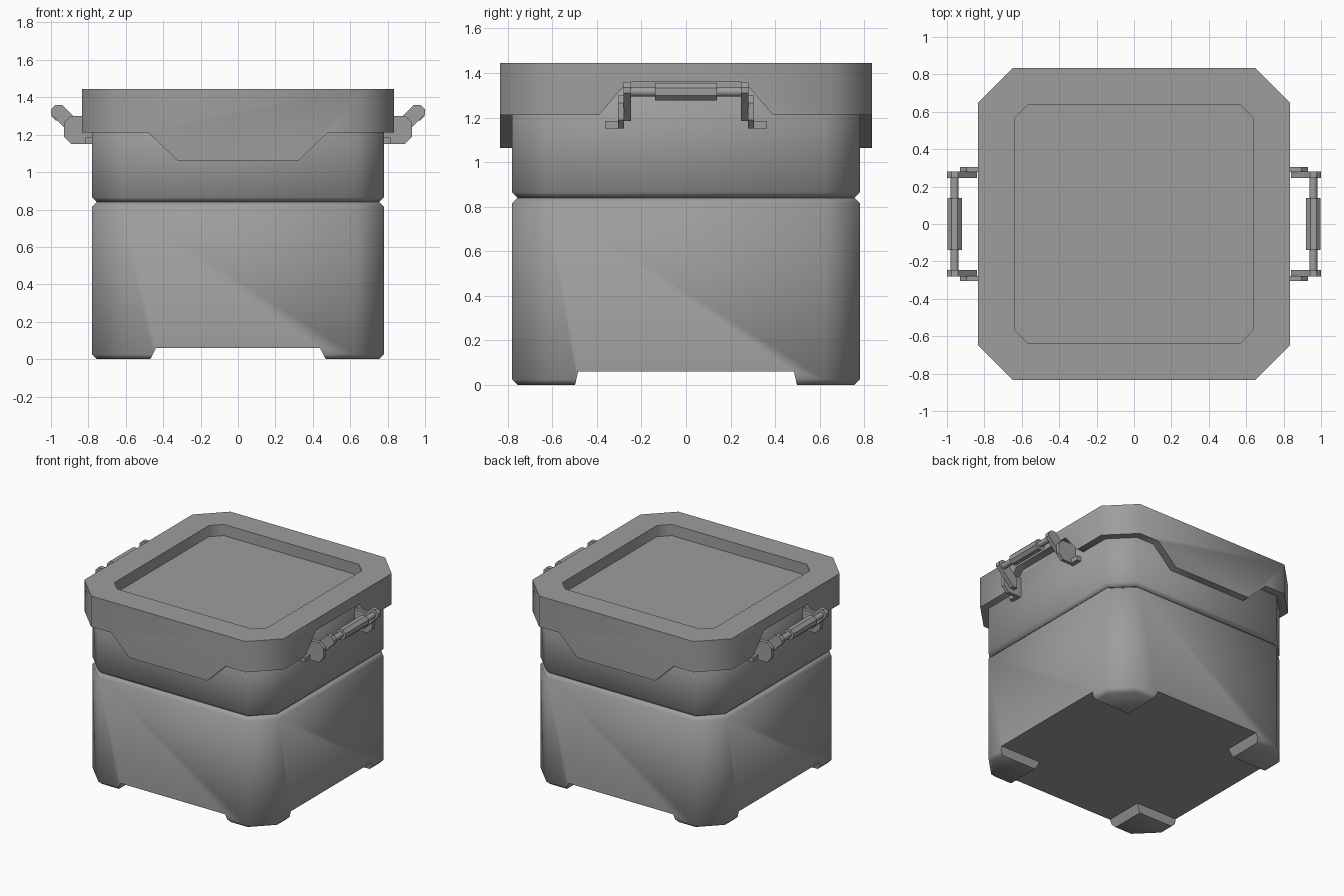
import bpy, bmesh, math

cube = bpy.data.objects.get("Cube")
if cube:
    bpy.data.objects.remove(cube, do_unlink=True)

GREY = (0.34, 0.34, 0.34, 1.0)
grey = bpy.data.materials.new("plain_grey")
grey.use_nodes = True
grey.diffuse_color = GREY
grey.node_tree.nodes["Principled BSDF"].inputs["Base Color"].default_value = GREY


def octagon(half, cut, z):
    """Square ring with chamfered corners."""
    k = half - cut
    return [(half, -k, z), (half, k, z), (k, half, z), (-k, half, z),
            (-half, k, z), (-half, -k, z), (-k, -half, z), (k, -half, z)]


def loft(name, rings):
    """Closed solid through rings of equal length."""
    bm = bmesh.new()
    loops = [[bm.verts.new(p) for p in ring] for ring in rings]
    n = len(loops[0])
    for a, b in zip(loops, loops[1:]):
        for i in range(n):
            j = (i + 1) % n
            bm.faces.new((a[i], a[j], b[j], b[i]))
    bm.faces.new(loops[0])
    bm.faces.new(loops[-1])
    bmesh.ops.recalc_face_normals(bm, faces=bm.faces)
    mesh = bpy.data.meshes.new(name)
    bm.to_mesh(mesh)
    bm.free()
    mesh.materials.append(grey)
    obj = bpy.data.objects.new(name, mesh)
    bpy.context.collection.objects.link(obj)
    return obj


def prism(name, profile, axis, lo, hi):
    """Extrude an (x, z) profile along y, or a (y, z) profile along x."""
    def ring(t):
        return [(u, t, z) if axis == "y" else (t, u, z) for u, z in profile]
    return loft(name, [ring(lo), ring(hi)])


def carve(obj, cutters):
    """Subtract the cutters and bake the result."""
    for c in cutters:
        c.hide_render = True
        m = obj.modifiers.new("cut", "BOOLEAN")
        m.operation, m.solver, m.object = "DIFFERENCE", "EXACT", c
    deps = bpy.context.evaluated_depsgraph_get()
    mesh = bpy.data.meshes.new_from_object(obj.evaluated_get(deps))
    obj.modifiers.clear()
    obj.data = mesh
    for c in cutters:
        bpy.data.objects.remove(c, do_unlink=True)


def smooth(obj, degrees):
    bpy.ops.object.select_all(action="DESELECT")
    obj.select_set(True)
    bpy.context.view_layer.objects.active = obj
    bpy.ops.object.shade_smooth_by_angle(angle=math.radians(degrees))


def mirrored(points):
    """Complete a symmetric profile from its positive half."""
    return points + [(-u, z) for u, z in reversed(points)]


SIDE, CUT, BEV = 0.78, 0.155, 0.025


def tub(name, bottom, top):
    """Chamfered box with softened lower and upper rims."""
    return loft(name, [octagon(SIDE - BEV, CUT - 0.01, bottom),
                       octagon(SIDE, CUT, bottom + BEV),
                       octagon(SIDE, CUT, top - BEV),
                       octagon(SIDE - BEV, CUT - 0.01, top)])


# Lower body, with crossing channels that leave four corner feet
lower = tub("lower_body", 0, 0.84)
carve(lower, [
    prism("channel_y", mirrored([(0.50, -0.06), (0.438, 0.06)]), "y", -1, 1),
    prism("channel_x", mirrored([(0.512, -0.06), (0.484, 0.06)]), "x", -1, 1)])
smooth(lower, 50)

# Upper body, running up under the lid
smooth(tub("upper_body", 0.84, 1.35), 50)

# Lid: front and back flaps, side notches for the handles, recessed top
lid = loft("lid", [octagon(0.835, 0.188, 1.063), octagon(0.835, 0.188, 1.445)])
cutters = [loft("recess", [octagon(0.64, 0.075, 1.36), octagon(0.64, 0.075, 1.6)])]
notch = mirrored([(0.52, 1.0), (0.52, 1.1), (0.39, 1.212), (0.262, 1.36)])
for s in (1, -1):
    under = [(0.25, 1.0), (0.325, 1.063), (0.48, 1.212), (1.0, 1.212), (1.0, 1.0)]
    cutters.append(prism("skirt_cut", [(s * u, z) for u, z in under], "y", -1, 1))
    cutters.append(prism("notch_cut", notch, "x", s * 0.775, s * 1.0))
carve(lid, cutters)
smooth(lid, 50)

# Handles: flange, bracket plate and slanted arm at each end, rod and grip between
bracket = [(0.77, 1.15), (0.89, 1.15), (0.93, 1.19), (0.93, 1.265),
           (0.895, 1.30), (0.77, 1.30)]
arm = [(0.84, 1.185), (0.875, 1.185), (1.0, 1.31), (1.0, 1.335), (0.975, 1.36),
       (0.94, 1.36), (0.84, 1.26)]
flange = [(0.77, 1.15), (0.815, 1.15), (0.815, 1.185), (0.77, 1.185)]


def bar(name, sx, radius, sides, half):
    pts = []
    for i in range(sides):
        a = math.tau * (i + 0.5) / sides
        pts.append((sx * 0.959 + radius * math.cos(a), 1.316 + radius * math.sin(a)))
    return prism(name, pts, "y", -half, half)


for sx, side in ((1, "left"), (-1, "right")):
    for sy, end in ((1, "back"), (-1, "front")):
        for part, shape, lo, hi in (("bracket", bracket, 0.278, 0.305),
                                    ("arm", arm, 0.247, 0.28),
                                    ("flange", flange, 0.29, 0.363)):
            prism(f"{side}_{end}_handle_{part}", [(sx * u, z) for u, z in shape],
                  "y", sy * lo, sy * hi)
    smooth(bar(f"{side}_handle_rod", sx, 0.022, 12, 0.26), 40)
    smooth(bar(f"{side}_handle_grip", sx, 0.042, 8, 0.14), 30)
